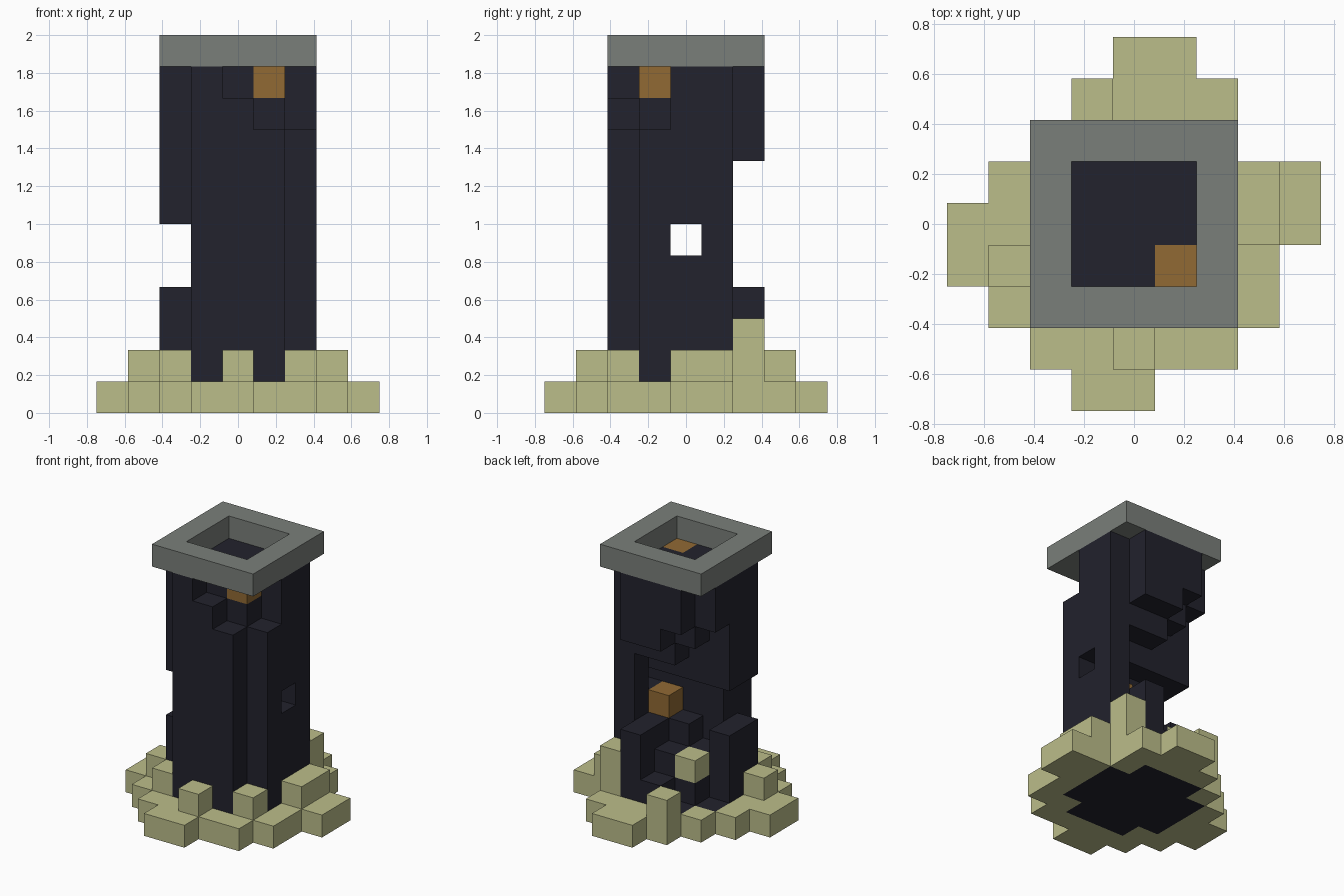
import bpy, bmesh, math
from mathutils import Vector

cube = bpy.data.objects.get("Cube")
if cube:
    bpy.data.objects.remove(cube, do_unlink=True)

U = 1 / 6  # edge length of one block


def material(name, rgb):
    m = bpy.data.materials.new(name)
    m.use_nodes = True
    m.diffuse_color = (*rgb, 1)
    m.node_tree.nodes["Principled BSDF"].inputs["Base Color"].default_value = (*rgb, 1)
    return m


def box(x0, x1, y0, y1, z0, z1):
    """Block cells in an inclusive range."""
    return {(x, y, z) for x in range(x0, x1 + 1)
            for y in range(y0, y1 + 1) for z in range(z0, z1 + 1)}


def pillar(x, y, z0, z1):
    return box(x, x, y, y, z0, z1)


# Grey rim around the top
rim = box(-2, 2, -2, 2, 11, 11) - box(-1, 1, -1, 1, 11, 11)

# Glowing blocks: one under the rim, one in the cavity
embers = {(1, -1, 10), (1, 0, 4)}

# Dark tower with cut corners
tower = box(-1, 1, -2, 2, 0, 10) | box(-2, 2, -1, 1, 0, 10)
# Chipped upper front corner
tower -= pillar(0, -2, 10, 10) | pillar(1, -2, 9, 10) | pillar(2, -1, 9, 10)
# Small window and broken left side
tower -= pillar(2, 0, 5, 5) | box(-2, -2, -1, 0, 4, 5) | pillar(-2, 1, 1, 8)
# Broken back, with stepped floor and ceiling
tower -= pillar(1, 2, 4, 7) | pillar(0, 2, 2, 7) | pillar(-1, 2, 1, 8)
tower -= pillar(1, 1, 4, 6) | pillar(0, 1, 3, 6) | pillar(-1, 1, 2, 7)
tower -= box(0, 1, 0, 0, 4, 5) | pillar(-1, 0, 3, 5)
tower -= embers

# Sand mound: ground layer, then raised blocks
sand = (box(-3, 3, -2, 1, 0, 0) | box(-2, 2, -3, 2, 0, 0) | box(-1, 2, 3, 3, 0, 0)
        | box(0, 1, 4, 4, 0, 0) | box(-1, 0, -4, -4, 0, 0)
        | box(4, 4, 0, 1, 0, 0) | box(-4, -4, -1, 0, 0, 0))
sand |= {(0, -3, 1), (2, -2, 1), (-2, -2, 1), (-3, -1, 1), (-1, 3, 1), (-1, 1, 2)}
sand |= box(3, 3, 0, 1, 1, 1) | pillar(2, 2, 1, 2)
sand -= tower

solid = rim | embers | tower | sand
AXES = [Vector(a) for a in ((1, 0, 0), (0, 1, 0), (0, 0, 1))]


def build(name, cells, mat):
    """Skin the exposed sides of the cells and merge flat areas."""
    bm = bmesh.new()
    for c in sorted(cells):
        centre = Vector(c) + Vector((0, 0, 0.5))
        for i in range(3):
            for s in (1, -1):
                n = AXES[i] * s
                if tuple(int(v) for v in Vector(c) + n) in solid:
                    continue
                u, v = AXES[(i + 1) % 3] * s, AXES[(i + 2) % 3]
                bm.faces.new([bm.verts.new((centre + (n + u * a + v * b) / 2) * U)
                              for a, b in ((-1, -1), (1, -1), (1, 1), (-1, 1))])
    bmesh.ops.remove_doubles(bm, verts=bm.verts, dist=U / 100)
    bmesh.ops.dissolve_limit(bm, angle_limit=math.radians(1),
                             verts=bm.verts, edges=bm.edges)
    mesh = bpy.data.meshes.new(name)
    bm.to_mesh(mesh)
    bm.free()
    mesh.materials.append(mat)
    bpy.context.collection.objects.link(bpy.data.objects.new(name, mesh))


build("top_rim", rim, material("grey stone", (0.195, 0.212, 0.195)))
build("tower", tower, material("dark stone", (0.016, 0.016, 0.026)))
build("ember_blocks", embers, material("amber brown", (0.283, 0.144, 0.034)))
build("sand_mound", sand, material("pale sand", (0.50, 0.51, 0.255)))
